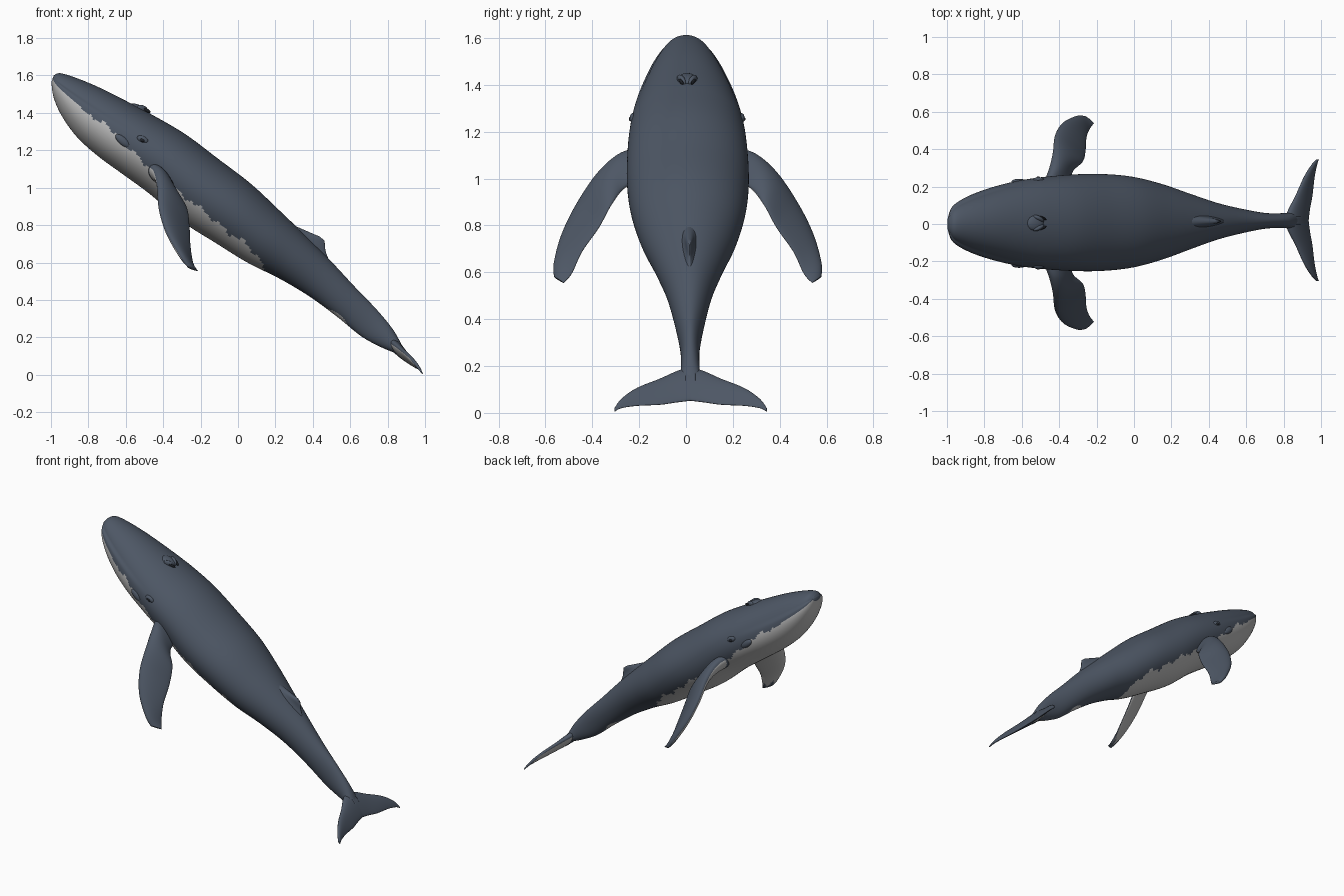
import bpy, bmesh, math
from mathutils import Vector, Matrix

cube = bpy.data.objects.get("Cube")
if cube:
    bpy.data.objects.remove(cube)


def material(name, rgb):
    m = bpy.data.materials.new(name)
    m.use_nodes = True
    m.diffuse_color = (*rgb, 1)
    m.node_tree.nodes["Principled BSDF"].inputs["Base Color"].default_value = (*rgb, 1)
    return m


slate = material("slate skin", (0.075, 0.095, 0.13))
pale = material("pale belly", (0.5, 0.5, 0.5))
black = material("dark eye", (0.015, 0.018, 0.024))


def finish(name, bm, mats):
    bmesh.ops.recalc_face_normals(bm, faces=bm.faces)
    mesh = bpy.data.meshes.new(name)
    bm.to_mesh(mesh)
    bm.free()
    for m in mats:
        mesh.materials.append(m)
    mesh.shade_smooth()
    ob = bpy.data.objects.new(name, mesh)
    bpy.context.collection.objects.link(ob)
    return ob


def resample(rows, steps):
    """Smooth spline through rows of numbers; yields (position, row)."""
    last = len(rows) - 1
    out = []
    for k in range(last * steps + 1):
        i = min(k // steps, last - 1)
        t = k / steps - i
        p, q, r, s = (rows[max(0, min(last, i + d))] for d in (-1, 0, 1, 2))
        out.append((k / steps, [
            b + t / 2 * (c - a + t * (2 * a - 5 * b + 4 * c - d + t * (3 * (b - c) + d - a)))
            for a, b, c, d in zip(p, q, r, s)]))
    return out


def loft(name, rings, rule):
    """Skin closed rings; rule(ring, fraction round) picks each face's material."""
    bm = bmesh.new()
    loops = [[bm.verts.new(p) for p in ring] for ring in rings]
    n = len(loops[0])
    for i, (a, b) in enumerate(zip(loops, loops[1:])):
        for j in range(n):
            k = (j + 1) % n
            f = bm.faces.new((a[j], a[k], b[k], b[j]))
            f.material_index = rule(i, (j + 0.5) / n)
    bm.faces.new(loops[0])
    bm.faces.new(loops[-1])
    return finish(name, bm, (slate, pale))


def drift(x):
    return 0.01 * (1 + x)      # slight sideways bend toward the tail


# Body: back x, z / belly x, z / half width / height share of the pale belly
BODY = [
    (-.985, 1.6, -.998, 1.565, .04, .5),
    (-.95, 1.612, -.985, 1.48, .095, .5),
    (-.86, 1.585, -.94, 1.38, .14, .5),
    (-.74, 1.535, -.86, 1.27, .18, .48),
    (-.6, 1.465, -.75, 1.17, .215, .48),
    (-.45, 1.385, -.62, 1.075, .24, .36),
    (-.28, 1.285, -.47, .965, .255, .27),
    (-.1, 1.15, -.3, .82, .26, .3),
    (.07, 1.02, -.12, .705, .245, .24),
    (.22, .88, .05, .6, .205, .2),
    (.36, .745, .22, .515, .15, -.2),
    (.49, .615, .38, .42, .1, -.2),
    (.62, .475, .53, .31, .065, .1),
    (.74, .35, .66, .205, .042, -.2),
    (.83, .24, .77, .145, .04, 0),
    (.88, .15, .85, .11, .045, 0),
    (.92, .08, .91, .06, .03, 0),
]
SEG = 112
body = resample(BODY, 12)


def body_ring(s, row):
    tx, tz, bx, bz, w, _ = row
    ring = []
    for j in range(SEG):
        a = math.tau * j / SEG
        f = (1 + math.cos(a)) / 2
        # upper jaw sits slightly inside the lower lip
        k = max(0, min(1, (f - 0.6) / 0.06))
        y = w * math.sin(a) * (1 - k * 0.13 * max(0, 1 - s / 5))
        x = bx + (tx - bx) * f
        ring.append((x, y + drift(x), bz + (tz - bz) * f))
    return ring


def belly_rule(i, u):
    s, row = body[i]
    f = (1 + math.cos(math.tau * u)) / 2
    wave = 0.03 * math.sin(s * 9) + 0.015 * math.sin(s * 23) if 3 < s < 10 else 0
    return int(f < row[5] + wave)


loft("body", [body_ring(s, r) for s, r in body], belly_rule)


def fin(name, rows, rule, side=1, steps=8, n=40):
    """Lens-section fin; rows hold leading point, trailing point, half thickness."""
    span = Vector(rows[-1][:3]) - Vector(rows[0][:3])
    rings = []
    for s, r in resample(rows, steps):
        lead, trail = Vector(r[:3]), Vector(r[3:6])
        mid, half = (lead + trail) / 2, (trail - lead) / 2
        up = half.cross(span).normalized() * r[6]
        ring = []
        for j in range(n):
            a = math.tau * j / n
            p = mid + half * math.cos(a) + up * math.sin(a) * (1 - 0.35 * math.cos(a))
            ring.append((p.x, p.y * side + drift(p.x), p.z))
        rings.append(ring)
    return loft(name, rings, lambda i, u: rule(i / steps, u))


FLIPPER = [
    (-.49, .19, 1.12, -.34, .19, 1.0, .05),
    (-.45, .285, 1.1, -.33, .27, .96, .038),
    (-.43, .38, 1.02, -.275, .325, .89, .03),
    (-.42, .47, .89, -.26, .38, .79, .026),
    (-.38, .535, .76, -.255, .45, .69, .022),
    (-.31, .57, .64, -.24, .495, .595, .017),
    (-.27, .57, .58, -.215, .53, .555, .008),
]
FLUKE = [
    (.8, -.02, .2, .93, -.02, .055, .028),
    (.83, .06, .175, .94, .06, .045, .022),
    (.865, .13, .145, .953, .13, .035, .016),
    (.91, .23, .105, .965, .23, .03, .012),
    (.95, .295, .06, .978, .295, .02, .008),
    (.976, .325, .02, .988, .325, .005, .004),
]
DORSAL = [
    (.25, 0, .82, .5, 0, .58, .04),
    (.33, 0, .785, .47, 0, .655, .022),
    (.41, 0, .75, .465, 0, .695, .012),
    (.435, 0, .74, .462, 0, .718, .006),
]


def under_flipper(s, u):
    return int(0.52 < u < 0.99 and 0.6 < s < 5 + 0.3 * math.sin(40 * u))


def under_fluke(s, u):
    return int(0.58 < u < 0.9 and 0.7 < s < 3.6 + 0.3 * math.sin(30 * u))


def plain(s, u):
    return 0


fin("dorsal_fin", DORSAL, plain)


def blob(name, at, size, tilt, mat, yaw=0):
    """Small ellipsoid, pitched in the side plane and turned about z."""
    bm = bmesh.new()
    m = (Matrix.Translation((at[0], at[1] + drift(at[0]), at[2]))
         @ Matrix.Rotation(math.radians(tilt), 4, "Y")
         @ Matrix.Rotation(math.radians(yaw), 4, "Z")
         @ Matrix.Diagonal((*size, 1)))
    bmesh.ops.create_uvsphere(bm, u_segments=24, v_segments=14, radius=1, matrix=m)
    return finish(name, bm, (mat,))


# Paired parts
for side, label in ((1, "left"), (-1, "right")):
    fin(label + "_flipper", FLIPPER, under_flipper, side)
    fin(label + "_fluke", FLUKE, under_fluke, side)
    blob(label + "_eyelid", (-.51, .232 * side, 1.258), (.032, .013, .018), 25, slate)
    blob(label + "_eye", (-.512, .238 * side, 1.254), (.014, .011, .009), 25, black)
    blob(label + "_mouth_corner", (-.615, .222 * side, 1.25), (.05, .016, .022), 40, slate)
    blob(label + "_blowhole_lip", (-.51, .024 * side, 1.418), (.035, .014, .022), 30, slate, -25 * side)
    blob(label + "_nostril", (-.485, .026 * side, 1.413), (.022, .006, .009), 30, black, -25 * side)

# Raised guard in front of the blowholes
blob("blowhole_guard", (-.53, 0, 1.425), (.05, .04, .018), 22, slate)
